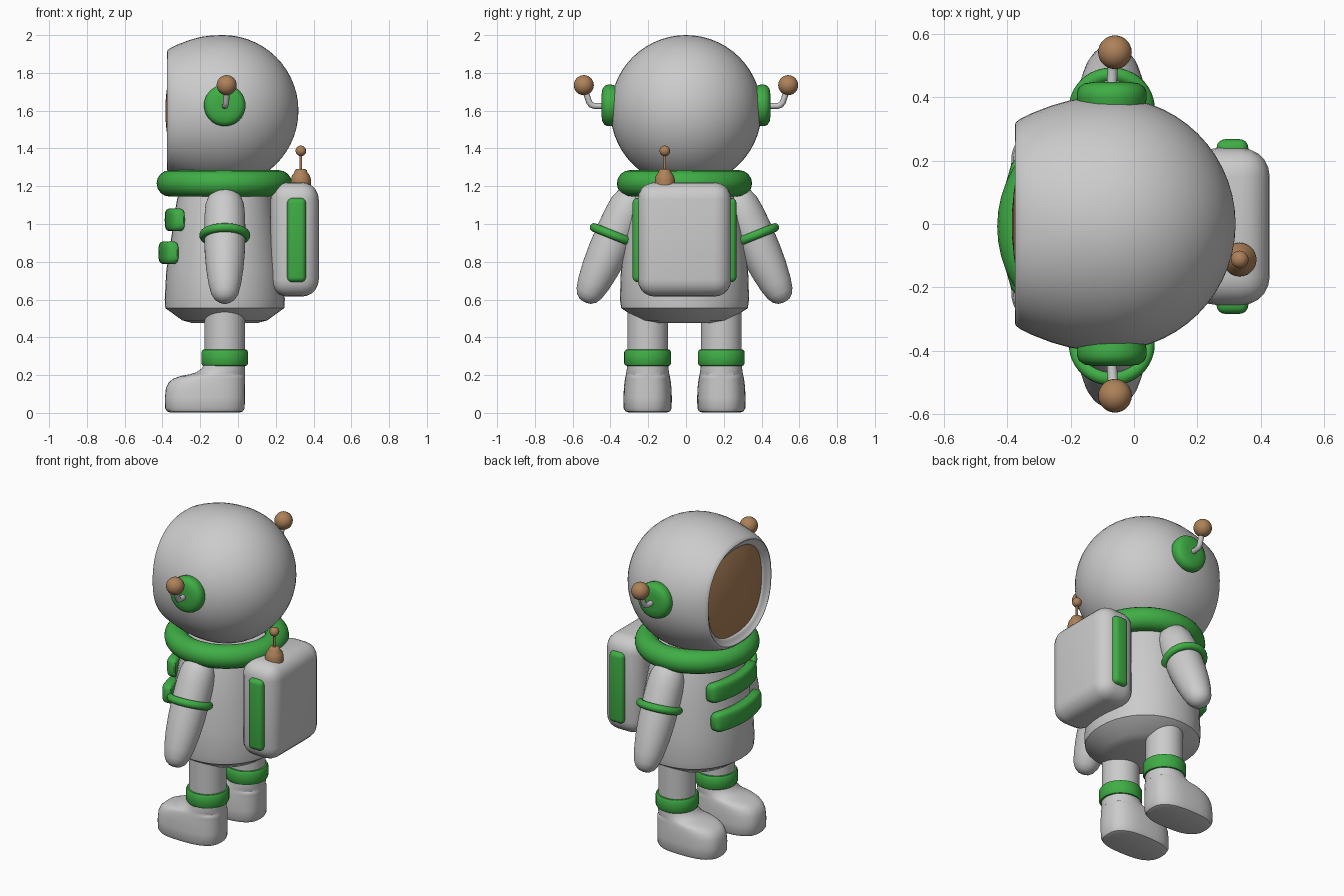
import bpy, bmesh, math
from mathutils import Matrix, Vector

if "Cube" in bpy.data.objects:
    bpy.data.objects.remove(bpy.data.objects["Cube"])

CX, CY = -0.07, -0.008   # body axis


def material(name, rgb):
    m = bpy.data.materials.new(name)
    m.diffuse_color = (*rgb, 1)
    m.use_nodes = True
    m.node_tree.nodes["Principled BSDF"].inputs["Base Color"].default_value = m.diffuse_color
    return m


GREEN = material("green", (0.05, 0.42, 0.06))
BROWN = material("brown", (0.42, 0.22, 0.1))


def finish(name, bm, mat=None, matrix=None):
    bmesh.ops.recalc_face_normals(bm, faces=bm.faces)
    me = bpy.data.meshes.new(name)
    bm.to_mesh(me)
    bm.free()
    ob = bpy.data.objects.new(name, me)
    bpy.context.collection.objects.link(ob)
    if matrix:
        ob.matrix_world = matrix
    if mat:
        me.materials.append(mat)
    return ob


def loft(name, rings, mat=None, matrix=None, seg=40):
    """Superellipse rings (z, centre x, half x, half y, exponent), capped."""
    bm = bmesh.new()
    loops = []
    for z, cx, rx, ry, n in rings:
        loop = []
        for i in range(seg):
            c, s = (f(2 * math.pi * i / seg) for f in (math.cos, math.sin))
            loop.append(bm.verts.new((cx + rx * math.copysign(abs(c) ** (2 / n), c),
                                      ry * math.copysign(abs(s) ** (2 / n), s), z)))
        loops.append(loop)
    for a, b in zip(loops, loops[1:]):
        for i in range(seg):
            j = (i + 1) % seg
            bm.faces.new((a[i], a[j], b[j], b[i]))
    bm.faces.new(loops[0])
    bm.faces.new(loops[-1])
    return finish(name, bm, mat, matrix)


def lathe(name, profile, mat=None, matrix=None, seg=40):
    return loft(name, [(z, 0, r, r, 2) for r, z in profile], mat, matrix, seg)


def torus(name, major, minor, mat, matrix, seg=48, sides=16):
    bm = bmesh.new()
    grid = []
    for i in range(seg):
        a = 2 * math.pi * i / seg
        row = []
        for k in range(sides):
            b = 2 * math.pi * k / sides
            r = major + minor * math.cos(b)
            row.append(bm.verts.new((r * math.cos(a), r * math.sin(a), minor * math.sin(b))))
        grid.append(row)
    for i in range(seg):
        p, q = grid[i], grid[(i + 1) % seg]
        for k in range(sides):
            m = (k + 1) % sides
            bm.faces.new((p[k], q[k], q[m], p[m]))
    return finish(name, bm, mat, matrix)


def ball(name, loc, r, mat):
    bm = bmesh.new()
    bmesh.ops.create_uvsphere(bm, u_segments=28, v_segments=16, radius=r)
    return finish(name, bm, mat, Matrix.Translation(loc))


def rounded_box(name, loc, size, bevel, mat=None, segments=5):
    bm = bmesh.new()
    bmesh.ops.create_cube(bm, size=1)
    bmesh.ops.scale(bm, vec=size, verts=bm.verts)
    bmesh.ops.bevel(bm, geom=bm.edges[:], offset=bevel, segments=segments,
                    profile=0.5, affect='EDGES')
    return finish(name, bm, mat, Matrix.Translation(loc))


# helmet: round back, squarer opening with a rolled rim, turned to face -x
head = Matrix.Translation((-0.08, 0, 1.6)) @ Matrix.Rotation(-math.pi / 2, 4, 'Y')
back = [(-0.4 * math.cos(t), 0.4 * math.sin(t), 2)
        for t in (math.pi / 2 * (i + 0.1) / 14.1 for i in range(15))]
front = [(0.06, 0.398, 2), (0.12, 0.39, 2), (0.18, 0.373, 2.05), (0.24, 0.35, 2.15),
         (0.277, 0.332, 2.2), (0.293, 0.32, 2.25), (0.295, 0.312, 2.3),
         (0.286, 0.302, 2.35), (0.277, 0.291, 2.4), (0.273, 0.279, 2.45),
         (0.265, 0.27, 2.45), (0.24, 0.263, 2.45)]
loft("helmet", [(a, 0, r, r, n) for a, r, n in back + front], None, head, 56)
loft("visor", [(0.305 - 0.045 * (r / 0.27) ** 2, 0, r, r, 2.45)
               for r in (0.27, 0.24, 0.2, 0.15, 0.1, 0.05, 0.01)], BROWN, head, 56)

# collar
torus("collar", 0.288, 0.07, GREEN, Matrix.Translation((CX - 0.003, CY, 1.215)))

# torso
loft("torso", [(0.475, 0, 0.17, 0.15, 2), (0.49, 0, 0.225, 0.24, 2),
               (0.555, 0, 0.315, 0.335, 2.1), (0.6, 0, 0.318, 0.342, 2.1),
               (0.75, 0, 0.31, 0.337, 2.1), (0.95, 0, 0.28, 0.315, 2.1),
               (1.12, 0, 0.255, 0.285, 2), (1.22, 0, 0.23, 0.25, 2)],
     None, Matrix.Translation((CX, CY, 0)))

# curved chest bars
for name, x, z in (("upper_chest_bar", -0.352, 1.022), ("lower_chest_bar", -0.385, 0.848)):
    rings = []
    for y, k in ((-0.22, 0.55), (-0.212, 0.83), (-0.195, 1), (-0.13, 1), (-0.065, 1),
                 (0, 1), (0.065, 1), (0.13, 1), (0.195, 1), (0.212, 0.83), (0.22, 0.55)):
        rings.append((y, 0.9 * y * y, 0.036 * k, 0.06 * k, 3.5))
    loft(name, rings, GREEN,
         Matrix.Translation((x, CY, z)) @ Matrix.Rotation(math.pi / 2, 4, 'X'), 24)

# backpack with side strips
rounded_box("backpack", (0.3, CY, 0.918), (0.255, 0.495, 0.605), 0.09)
for s, side in ((1, "left"), (-1, "right")):
    rounded_box(side + "_backpack_strip", (0.31, CY + s * 0.245, 0.915),
                (0.1, 0.06, 0.445), 0.027, GREEN, 4)

# backpack aerial
lathe("aerial_base", [(0.053, 1.19), (0.053, 1.235), (0.047, 1.257), (0.035, 1.272),
                      (0.031, 1.285), (0.022, 1.292)], BROWN,
      Matrix.Translation((0.333, -0.112, 0)), 28)
lathe("aerial_rod", [(0.007, 1.28), (0.007, 1.38)], BROWN,
      Matrix.Translation((0.333, -0.112, 0)), 12)
ball("aerial_tip", (0.333, -0.112, 1.387), 0.028, BROWN)

for s, side in ((1, "left"), (-1, "right")):
    # ear pad, its bent stalk and knob
    lathe(side + "_ear_pad", [(0.104, 0.37), (0.11, 0.395), (0.11, 0.415), (0.102, 0.432),
                              (0.085, 0.443), (0.05, 0.448)], GREEN,
          Matrix.Translation((CX, 0, 1.628)) @ Matrix.Rotation(-s * math.pi / 2, 4, 'X'))
    cu = bpy.data.curves.new(side + "_ear_stalk", 'CURVE')
    cu.dimensions = '3D'
    cu.bevel_depth = 0.016
    cu.bevel_resolution = 4
    cu.use_fill_caps = True
    sp = cu.splines.new('POLY')
    path = [(0.43, 1.625), (0.485, 1.625), (0.502, 1.631), (0.513, 1.645), (0.538, 1.72)]
    sp.points.add(len(path) - 1)
    for i, (y, z) in enumerate(path):
        sp.points[i].co = (CX + 0.01 * i / 4, s * y, z, 1)
    bpy.context.collection.objects.link(bpy.data.objects.new(side + "_ear_stalk", cu))
    ball(side + "_ear_knob", (-0.06, s * 0.541, 1.735), 0.053, BROWN)

    # arm hanging outwards, with a band
    top = Vector((CX, CY + s * 0.262, 1.165))
    axis = Vector((0, s * 0.275, -0.6))
    arm = Matrix.Translation(top) @ axis.to_track_quat('Z', 'Y').to_matrix().to_4x4()
    lathe(side + "_arm", [(0.02, -0.022), (0.055, -0.01), (0.085, 0.02), (0.102, 0.07),
                          (0.108, 0.14), (0.109, 0.25), (0.106, 0.35), (0.099, 0.44),
                          (0.086, 0.53), (0.072, 0.585), (0.055, 0.615), (0.032, 0.632),
                          (0.01, 0.637)], None, arm)
    torus(side + "_arm_band", 0.112, 0.023, GREEN,
          Matrix.Translation((CX, CY + s * 0.374, 0.94)) @ Matrix.Rotation(s * 0.38, 4, 'X'))

    # leg, cuff and boot
    at = Matrix.Translation((CX, CY + s * 0.195, 0))
    lathe(side + "_leg", [(0.108, 0.2), (0.108, 0.54)], None, at)
    lathe(side + "_leg_cuff", [(0.1, 0.248), (0.117, 0.25), (0.124, 0.262), (0.124, 0.322),
                               (0.117, 0.334), (0.1, 0.336)], GREEN, at)
    boot = [(0.002, -0.36, 0.01, 0.1), (0.008, -0.376, 0.026, 0.118),
            (0.025, -0.386, 0.035, 0.127), (0.08, -0.387, 0.037, 0.128),
            (0.13, -0.382, 0.037, 0.126), (0.16, -0.368, 0.037, 0.123),
            (0.18, -0.345, 0.037, 0.12), (0.195, -0.305, 0.037, 0.117),
            (0.203, -0.26, 0.037, 0.115), (0.215, -0.22, 0.037, 0.113),
            (0.235, -0.192, 0.037, 0.11), (0.26, -0.18, 0.037, 0.108)]
    loft(side + "_boot", [(z, (a + b) / 2, (b - a) / 2, w, 2.7 if z < 0.2 else 2.2)
                          for z, a, b, w in boot],
         None, Matrix.Translation((0, CY + s * 0.195, 0)))

# smooth shading with crisp edges kept
for ob in bpy.context.collection.objects:
    if ob.type == 'MESH':
        ob.select_set(True)
        bpy.context.view_layer.objects.active = ob
bpy.ops.object.shade_smooth_by_angle(angle=math.radians(40))
